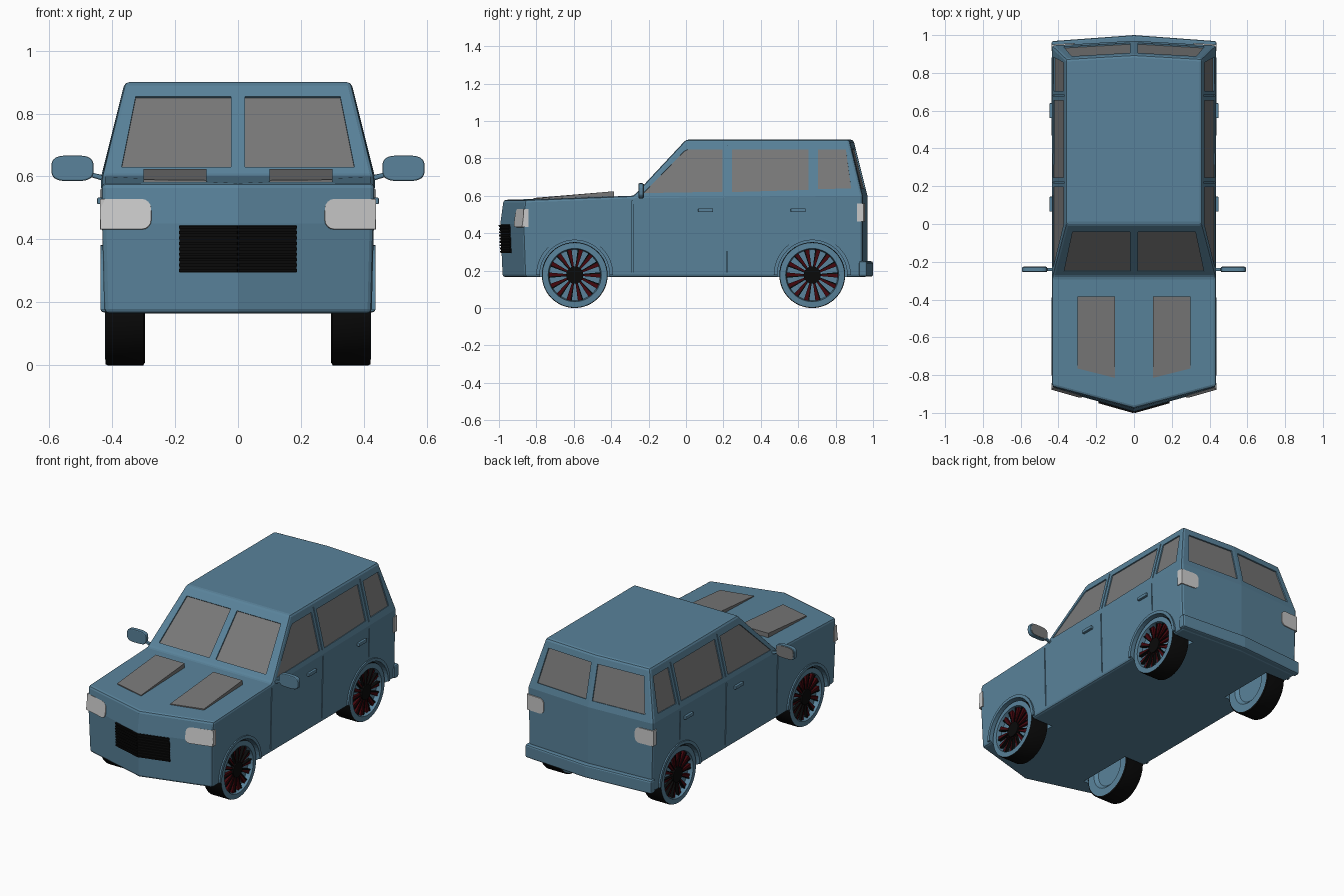
import bpy, bmesh, math
from mathutils import Vector as V

if "Cube" in bpy.data.objects:
    bpy.data.objects.remove(bpy.data.objects["Cube"])


def material(name, rgb):
    m = bpy.data.materials.new(name)
    m.diffuse_color = (*rgb, 1)
    m.use_nodes = True
    m.node_tree.nodes["Principled BSDF"].inputs["Base Color"].default_value = m.diffuse_color
    return m


BLUE = material("blue paint", (0.10, 0.225, 0.325))
GLASS = material("grey glass", (0.19, 0.19, 0.19))
LAMP = material("pale lamp", (0.58, 0.58, 0.58))
BLACK = material("black rubber", (0.003, 0.003, 0.003))
RED = material("dark red", (0.06, 0.002, 0.004))


def finish(bm, name, mats, mirror=True, bevel=0, smooth=True):
    """Turn a right-hand half into a mirrored object."""
    bmesh.ops.recalc_face_normals(bm, faces=bm.faces)
    me = bpy.data.meshes.new(name)
    bm.to_mesh(me)
    bm.free()
    for m in mats:
        me.materials.append(m)
    ob = bpy.data.objects.new(name, me)
    bpy.context.collection.objects.link(ob)
    if smooth:
        bpy.context.view_layer.objects.active = ob
        ob.select_set(True)
        bpy.ops.object.shade_smooth_by_angle(angle=math.radians(25))
        ob.select_set(False)
    if mirror:
        ob.modifiers.new("mirror", 'MIRROR').use_clip = True
    if bevel:
        b = ob.modifiers.new("bevel", 'BEVEL')
        b.width, b.segments = bevel, 2
        b.limit_method, b.angle_limit = 'ANGLE', math.radians(35)
    return ob


def prism(bm, pts, n, lo, hi, mi=0):
    """Solid between two copies of an outline moved along n."""
    n = V(n)
    a = [bm.verts.new(V(p) + n * lo) for p in pts]
    b = [bm.verts.new(V(p) + n * hi) for p in pts]
    k = len(pts)
    fs = [bm.faces.new(a[::-1]), bm.faces.new(b)]
    fs += [bm.faces.new((a[i], a[(i + 1) % k], b[(i + 1) % k], b[i])) for i in range(k)]
    for f in fs:
        f.material_index = mi


class Plane:
    """A body panel; outlines are drawn in the two axes other than `axis`."""
    def __init__(self, p, q, r, axis):
        self.p, self.axis = V(p), axis
        self.n = (V(q) - V(p)).cross(V(r) - V(p)).normalized()
        if self.n.dot(self.p - V((0, 0.3, 0.4))) < 0:
            self.n.negate()

    def outline(self, pts):
        out = []
        for a, b in pts:
            c = [a, b]
            c.insert(self.axis, 0)
            c[self.axis] = self.n.dot(self.p - V(c)) / self.n[self.axis]
            out.append(V(c))
        return out


def rect(a0, a1, b0, b1):
    return [(a0, b0), (a1, b0), (a1, b1), (a0, b1)]


def disc(y, z, r, x, n=48):
    return [(x, y + r * math.cos(i * math.tau / n), z + r * math.sin(i * math.tau / n)) for i in range(n)]


# body shell: y at side, y at centre, z, half width
prof = [(-.86, -.98, .165, .425), (-.87, -.993, .45, .432), (-.86, -.975, .578, .435),
        (-.28, -.28, .60, .435), (0, 0, .9, .36), (.874, .895, .9, .36),
        (.945, .97, .60, .435), (.945, .97, .165, .425)]
S = [V((w, ys, z)) for ys, yc, z, w in prof]
C = [V((0, yc, z)) for ys, yc, z, w in prof]
bm = bmesh.new()
sv = [bm.verts.new(p) for p in S]
cv = [bm.verts.new(p) for p in C]
for i in range(8):
    j = (i + 1) % 8
    bm.faces.new((cv[i], sv[i], sv[j], cv[j]))
bm.faces.new([sv[i] for i in (0, 1, 2, 3, 6, 7)])
bm.faces.new(sv[3:7])
body = finish(bm, "body", [BLUE], bevel=.014, smooth=False)

upper = Plane(S[3], S[4], S[5], 0)
lower = Plane(S[0], S[7], S[3], 0)
shield = Plane(C[3], S[3], C[4], 1)
tail = Plane(C[6], S[6], C[5], 1)
back = Plane(C[7], S[7], C[6], 1)
nose = Plane(C[0], S[0], C[1], 1)
brow = Plane(C[1], S[1], C[2], 1)

# recessed windows, door seams and wheel wells
windows = [
    (shield, [(.022, .63), (.37, .63), (.325, .855), (.022, .855)]),
    (tail, [(.022, .64), (.372, .64), (.33, .85), (.022, .85)]),
    (upper, [(-.228, .615), (.195, .622), (.195, .848), (.008, .848), (-.01, .838)]),
    (upper, [(.245, .62), (.655, .632), (.655, .848), (.245, .848)]),
    (upper, [(.705, .635), (.883, .64), (.855, .848), (.705, .848)])]
seams = [(lower, rect(-.290, -.284, .19, .575)), (lower, rect(.217, .223, .19, .58)),
         (lower, rect(.674, .680, .40, .58)), (upper, rect(.217, .223, .617, .87)),
         (upper, rect(.677, .683, .617, .87))]
WHEELS = {"front": -.595, "rear": .675}
R = .176
cut, panes = bmesh.new(), bmesh.new()
for pl, pts in windows:
    prism(cut, pl.outline(pts), pl.n, -.011, .03)
    prism(panes, pl.outline(pts), pl.n, -.0125, -.0075)
for pl, pts in seams:
    prism(cut, pl.outline(pts), pl.n, -.008, .02)
for y in WHEELS.values():
    prism(cut, disc(y, R, .187, 0), (1, 0, 0), .275, .5)
cutter = finish(cut, "body_cutter", [BLUE], smooth=False)
cutter.hide_render = True
cutter.display_type = 'WIRE'
bo = body.modifiers.new("cut", 'BOOLEAN')
bo.operation, bo.solver, bo.object = 'DIFFERENCE', 'EXACT', cutter
finish(panes, "windows", [GLASS], smooth=False)

# grille with slats
bm = bmesh.new()
prism(bm, nose.outline(rect(0, .185, .295, .445)), nose.n, -.004, .002)
for i in range(9):
    z = .297 + i * .0172
    prism(bm, nose.outline(rect(0, .185, z, z + .009)), nose.n, 0, .009)
finish(bm, "grille", [BLACK], smooth=False)


# lamps: rounded inner end, wrapped round the corner
def lamp(name, pl, x0, x1, z0, z1, y0, y1):
    r = .03
    pts = [(x1, z0), (x1, z1)]
    for cz, a0 in ((z1 - r, 90), (z0 + r, 180)):
        pts += [(x0 + r + r * math.cos(math.radians(a0 + t)), cz + r * math.sin(math.radians(a0 + t)))
                for t in (0, 22.5, 45, 67.5, 90)]
    bm = bmesh.new()
    prism(bm, pl.outline(pts), pl.n, -.004, .006)
    prism(bm, [(.42, y, z) for y, z in rect(y0, y1, z0, z1)], (1, 0, 0), 0, .018)
    finish(bm, name, [LAMP], smooth=False)


lamp("headlights", brow, .275, .436, .432, .528, -.868, -.842)
lamp("tail_lights", back, .315, .436, .462, .558, .915, .948)

# raised bonnet panels
bm = bmesh.new()
prism(bm, [(.1, -.815, .588), (.3, -.765, .590), (.3, -.385, .624), (.1, -.385, .624)],
      (0, 0, 1), -.045, 0)
finish(bm, "bonnet_panels", [GLASS], smooth=False)

# rear bumper
bm = bmesh.new()
prism(bm, [(0, .95, 0), (.437, .925, 0), (.437, .968, 0), (0, 1.0, 0)], (0, 0, 1), .168, .25)
bmesh.ops.delete(bm, geom=[f for f in bm.faces if all(abs(v.co.x) < 1e-6 for v in f.verts)],
                 context='FACES_ONLY')
finish(bm, "rear_bumper", [BLUE], bevel=.01, smooth=False)

# door handles
bm = bmesh.new()
for y in (.065, .56):
    prism(bm, [(.425, a, b) for a, b in rect(y, y + .08, .512, .533)], (1, 0, 0), 0, .023)
finish(bm, "door_handles", [BLUE], bevel=.004, smooth=False)


# wing mirrors with arm and rear-facing glass
def oval(y, k):
    out = []
    for i in range(32):
        a = i * math.tau / 32
        c, s = math.cos(a), math.sin(a)
        out.append((.526 + k * .067 * math.copysign(abs(c) ** .6, c), y,
                    .626 + k * .041 * math.copysign(abs(s) ** .6, s)))
    return out


bm = bmesh.new()
prism(bm, oval(-.24, 1), (0, 1, 0), -.014, .012)
prism(bm, [(.425, -.25, .585), (.48, -.25, .602), (.48, -.25, .616), (.425, -.25, .603)],
      (0, 1, 0), 0, .018)
finish(bm, "wing_mirrors", [BLUE], bevel=.005, smooth=False)
bm = bmesh.new()
prism(bm, oval(-.24, .88), (0, 1, 0), .01, .015)
finish(bm, "mirror_glass", [GLASS], smooth=False)

# wheels: r, x, colour of the band that follows
rim = [(.035, .315, 0), (.10, .315, 0), (.12, .297, 0), (.168, .296, 1), (.176, .301, 1), (.176, .414, 1),
       (.173, .421, 0), (.142, .423, 0), (.136, .392, 0), (.03, .392, 0)]
SEG = 48
for name, y in WHEELS.items():
    bm = bmesh.new()
    rings = [[bm.verts.new(p) for p in disc(y, R, r, x, SEG)] for r, x, _ in rim]
    for k in range(len(rim) - 1):
        for i in range(SEG):
            j = (i + 1) % SEG
            bm.faces.new((rings[k][i], rings[k][j], rings[k + 1][j], rings[k + 1][i])).material_index = rim[k][2]
    bm.faces.new(rings[0])
    bm.faces.new(rings[-1])
    finish(bm, name + "_wheels", [BLUE, BLACK])
    # spokes (red wedge with a black edge) and hub
    bm = bmesh.new()
    for i in range(14):
        a = i * math.tau / 14

        def pt(r, off):
            return (0, y + r * math.cos(a) - off * math.sin(a), R + r * math.sin(a) + off * math.cos(a))
        prism(bm, [pt(.04, -.005), pt(.138, -.014), pt(.138, .009), pt(.04, .004)], (1, 0, 0), .388, .408, 0)
        prism(bm, [pt(.04, .002), pt(.138, .007), pt(.138, .015), pt(.04, .006)], (1, 0, 0), .388, .412, 1)
    prism(bm, disc(y, R, .046, 0, 28), (1, 0, 0), .388, .417, 1)
    finish(bm, name + "_spokes", [RED, BLACK], smooth=False)
    # arch trim
    bm = bmesh.new()
    arc = [math.pi * i / 24 for i in range(25)]
    pts = [(0, y + r * math.cos(t), R + r * math.sin(t))
           for r, seq in ((.187, arc), (.206, arc[::-1])) for t in seq]
    prism(bm, pts, (1, 0, 0), .415, .437)
    finish(bm, name + "_arches", [BLUE], smooth=False)
